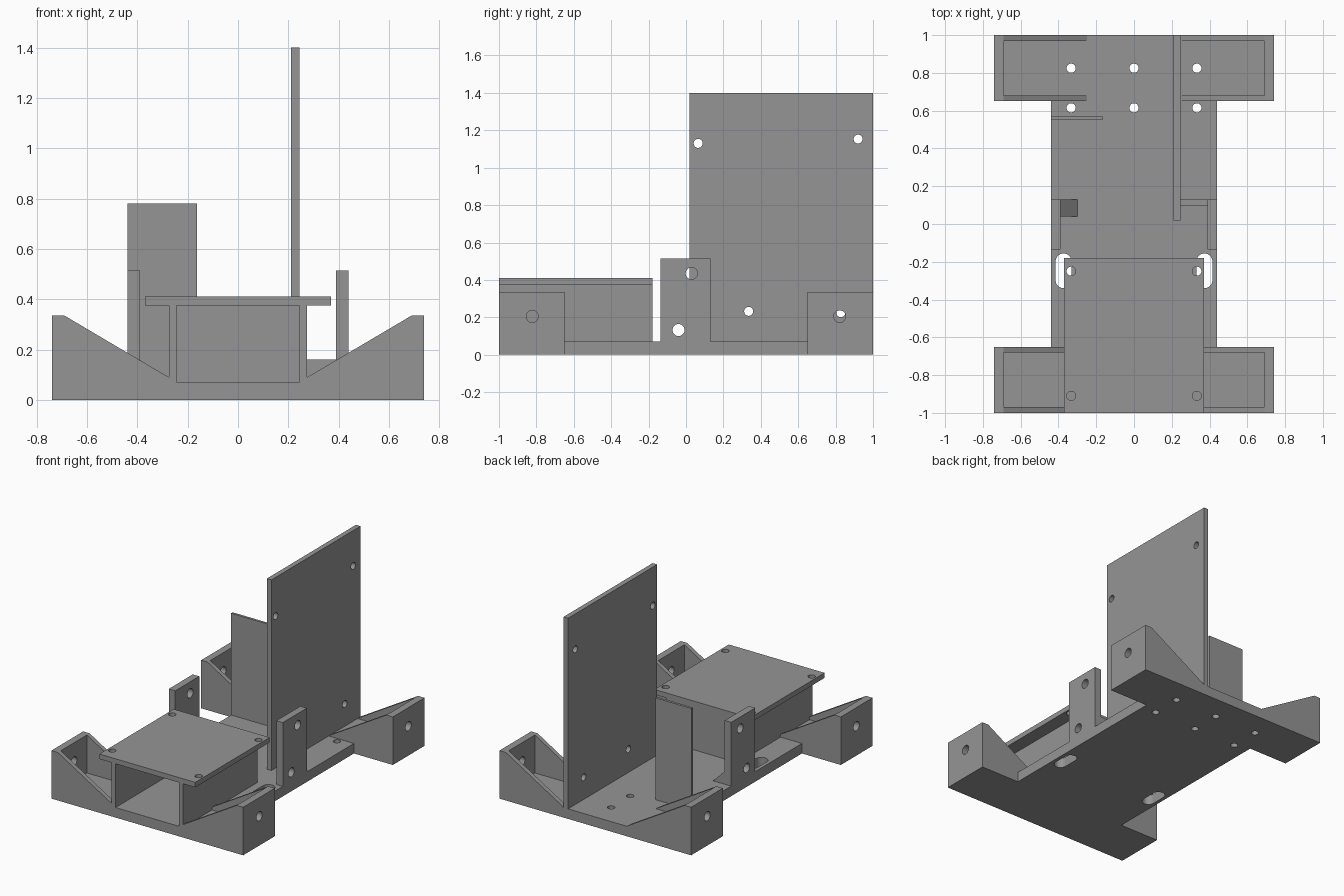
import bpy, bmesh, math
from mathutils import Vector

if "Cube" in bpy.data.objects:
    bpy.data.objects.remove(bpy.data.objects["Cube"])

grey = bpy.data.materials.new("plain grey")
grey.diffuse_color = (0.3, 0.3, 0.3, 1)
grey.use_nodes = True
grey.node_tree.nodes["Principled BSDF"].inputs["Base Color"].default_value = grey.diffuse_color


def prism(name, pts, axis, a, b):
    """Extrude a closed 2D outline along an axis from a to b."""
    place = {"x": lambda p, h: (h, p[0], p[1]),
             "y": lambda p, h: (p[0], h, p[1]),
             "z": lambda p, h: (p[0], p[1], h)}[axis]
    bm = bmesh.new()
    face = bm.faces.new([bm.verts.new(place(p, a)) for p in pts])
    ext = bmesh.ops.extrude_face_region(bm, geom=[face])
    shift = Vector(place((0, 0), b - a))
    bmesh.ops.translate(bm, vec=shift, verts=[v for v in ext["geom"] if isinstance(v, bmesh.types.BMVert)])
    bmesh.ops.recalc_face_normals(bm, faces=bm.faces)
    mesh = bpy.data.meshes.new(name)
    bm.to_mesh(mesh)
    bm.free()
    mesh.materials.append(grey)
    ob = bpy.data.objects.new(name, mesh)
    bpy.context.collection.objects.link(ob)
    return ob


def box(name, x, y, z):
    pts = [(x[0], y[0]), (x[1], y[0]), (x[1], y[1]), (x[0], y[1])]
    return prism(name, pts, "z", *z)


def slot(cx, cy, r, half=0.0, n=32):
    """Round outline, stretched along its second direction."""
    pts = []
    for i in range(n):
        t = 2 * math.pi * (i + 0.5) / n
        s = math.sin(t)
        pts.append((cx + r * math.cos(t), cy + r * s + math.copysign(half, s)))
    return pts


def drill(ob, outlines, axis, a, b):
    """Cut the outlines through the part."""
    for pts in outlines:
        cutter = prism("cutter", pts, axis, a, b)
        cutter.hide_render = True
        mod = ob.modifiers.new("hole", "BOOLEAN")
        mod.operation, mod.solver, mod.object = "DIFFERENCE", "EXACT", cutter
        dg = bpy.context.evaluated_depsgraph_get()
        mesh = bpy.data.meshes.new_from_object(ob.evaluated_get(dg))
        ob.modifiers.clear()
        ob.data = mesh
        bpy.data.objects.remove(cutter)


# Floor plate with wide ends, screw holes and cable slots
right = [(0.74, -1), (0.74, -0.65), (0.44, -0.65), (0.44, 0.65), (0.74, 0.65), (0.74, 1)]
base = prism("base_plate", right + [(-x, y) for x, y in reversed(right)], "z", 0, 0.07)
holes = [slot(x, y, 0.024) for x in (-0.333, 0, 0.333) for y in (0.615, 0.825)]
holes += [slot(s * 0.373, -0.248, 0.042, 0.05) for s in (-1, 1)]
drill(base, holes, "z", -0.1, 0.2)

# Wheel motor brackets in the four corners: drilled outer wall and two sloped cheeks
for sx, side in ((-1, "left"), (1, "right")):
    for sy, end in ((-1, "front"), (1, "back")):
        tag = f"{end}_{side}"
        wall = box(f"bracket_wall_{tag}", sorted((sx * 0.69, sx * 0.74)),
                   sorted((sy * 0.68, sy * 0.968)), (0.07, 0.335))
        drill(wall, [slot(sy * 0.822, 0.205, 0.032)], "x", sx * 0.6, sx * 0.8)
        cheek = [(sx * x, z) for x, z in ((0.25, 0.07), (0.74, 0.07), (0.74, 0.335), (0.69, 0.335), (0.25, 0.075))]
        for n, (a, b) in enumerate(((0.65, 0.68), (0.968, 1.0))):
            prism(f"bracket_cheek_{tag}_{n}", cheek, "y", sy * a, sy * b)

    # Drilled sensor post on each side
    post = box(f"side_post_{side}", sorted((sx * 0.39, sx * 0.44)), (-0.135, 0.13), (0.07, 0.515))
    drill(post, [slot(0.03, 0.435, 0.032), slot(-0.04, 0.132, 0.032)], "x", sx * 0.3, sx * 0.5)

    # Side wall of the battery box
    box(f"battery_wall_{side}", sorted((sx * 0.245, sx * 0.275)), (-1, -0.18), (0.07, 0.375))

# Post braces
prism("left_post_brace", [(-0.39, 0.07), (-0.30, 0.07), (-0.39, 0.16)], "y", 0.04, 0.13)
box("right_post_brace", (0.245, 0.39), (0.097, 0.13), (0.07, 0.16))

# Battery box back and its drilled lid
box("battery_back", (-0.245, 0.245), (-0.21, -0.18), (0.07, 0.375))
lid = box("battery_lid", (-0.37, 0.37), (-1, -0.18), (0.375, 0.41))
drill(lid, [slot(x, y, 0.024) for x in (-0.333, 0.333) for y in (-0.91, -0.25)], "z", 0.3, 0.5)

# Tall upright mounting board
board = box("tall_board", (0.21, 0.245), (0.018, 1), (0.07, 1.4))
drill(board, [slot(y, z, 0.024) for y, z in ((0.065, 1.13), (0.92, 1.153), (0.335, 0.232), (0.828, 0.225))],
      "x", 0.1, 0.35)

# Thin cross board at the back left
box("cross_board", (-0.44, -0.163), (0.553, 0.57), (0.07, 0.78))
